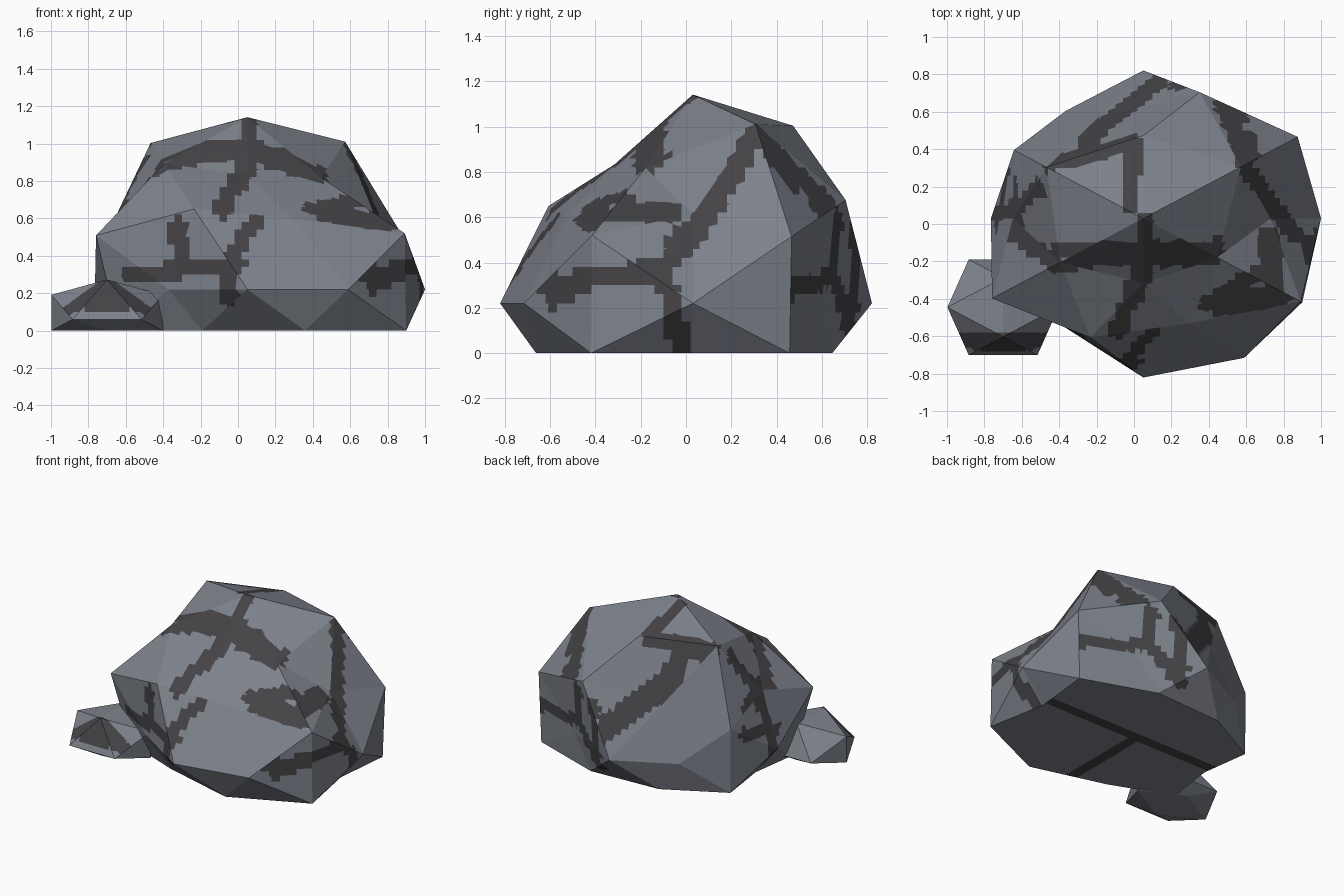
import bpy, bmesh
from mathutils import Vector

if "Cube" in bpy.data.objects:
    bpy.data.objects.remove(bpy.data.objects["Cube"])


def material(name, color):
    m = bpy.data.materials.new(name)
    m.diffuse_color = (*color, 1)
    m.use_nodes = True
    m.node_tree.nodes["Principled BSDF"].inputs["Base Color"].default_value = m.diffuse_color
    return m


GREY = material("stone grey", (0.205, 0.222, 0.258))
DARK = material("dark crack grey", (0.058, 0.055, 0.060))

# Crack paths in the plane each side is seen in
FRONT = [  # x, z
    (.06, 1.12, .06, .86, -.1, .66), (-.4, .9, 0, .96, .44, .83),
    (.09, .58, -.05, .36, -.05, .17), (-.58, .3, 0, .35), (-.32, .56, -.31, .33),
    (.46, .63, .8, .57), (.92, .33, .72, .24)]
RIGHT = [  # y, z
    (-.62, .3, -.1, .37, .05, .57), (-.1, .37, -.02, 0), (-.38, .62, -.06, .62),
    (.13, .65, .31, .97, .49, .76), (.57, .71, .65, .58)]
TOP = [  # x, y
    (.06, .02, .06, -.15, -.08, -.57), (-.4, -.13, .44, -.13),
    (-.45, .32, 0, .43, -.02, .1), (-.26, .45, .14, .77), (.5, .6, .6, .3, .85, -.05),
    (.4, -.43, .75, -.2), (-.68, .25, -.63, -.06, -.42, -.22), (-.9, -.63, -.48, -.63)]
LEFT = [(.2, .9, .08, .62, .05, .1), (.28, .4, 0, .35)]  # y, z
BACK = [(.42, .6, .42, .33), (.85, .28, .42, .33, .2, .1), (.25, .55, .2, .2)]  # x, z
BOTTOM = [(.8, .1, -.6, .1), (.05, .1, .05, -.6)]  # x, y
# (axis, sign, how squarely a face must look that way, paths)
SIDES = [(1, -1, .35, FRONT), (0, 1, .4, RIGHT), (2, 1, .3, TOP),
         (0, -1, .5, LEFT), (1, 1, .5, BACK), (2, -1, .95, BOTTOM)]
WIDTH = 0.045


def near_path(q, path):
    pts = [Vector(path[i:i + 2]) for i in range(0, len(path), 2)]
    for a, b in zip(pts, pts[1:]):
        d = b - a
        t = max(0, min(1, (q - a).dot(d) / d.length_squared))
        if (q - a - d * t).length < WIDTH:
            return True
    return False


def is_crack(p, n):
    for axis, sign, limit, paths in SIDES:
        if n[axis] * sign > limit:
            q = Vector([p[i] for i in range(3) if i != axis])
            if any(near_path(q, path) for path in paths):
                return True
    return False


def rock(name, centre, radii, rings, cell=0.04):
    """Faceted ball: each ring mirrors one direction into four quadrants,
    each with its own radius factor; the underside is flattened to z = 0."""
    bm = bmesh.new()
    target = {}
    signs = ((1, 1), (-1, 1), (-1, -1), (1, -1))
    for d, *factors in rings:
        for (sx, sy), f in zip(signs, factors * (4 // len(factors))):
            v = Vector((d[0] * sx, d[1] * sy, d[2])).normalized()
            key = tuple(round(c, 2) + 0.0 for c in v)
            if key not in target:
                p = [centre[k] + v[k] * radii[k] * f for k in range(3)]
                p[2] = max(0, p[2])
                target[key] = (bm.verts.new(v), p)
    bmesh.ops.convex_hull(bm, input=bm.verts[:])
    for v, p in target.values():
        v.co = p
    bmesh.ops.recalc_face_normals(bm, faces=bm.faces[:])
    # slice along a grid so the cracks get stepped edges
    for axis in range(3):
        no = Vector((0, 0, 0))
        no[axis] = 1
        vals = [v.co[axis] for v in bm.verts]
        k = int(min(vals) / cell) - 1
        while k * cell < max(vals):
            bmesh.ops.bisect_plane(bm, geom=bm.verts[:] + bm.edges[:] + bm.faces[:],
                                   dist=1e-5, plane_co=no * (k + 0.5) * cell, plane_no=no)
            k += 1
    bm.normal_update()
    for f in bm.faces:
        f.smooth = False
        f.material_index = int(is_crack(f.calc_center_median(), f.normal))
    me = bpy.data.meshes.new(name)
    bm.to_mesh(me)
    bm.free()
    me.materials.append(GREY)
    me.materials.append(DARK)
    bpy.context.collection.objects.link(bpy.data.objects.new(name, me))


# Corner and edge-midpoint directions of an icosahedron
E, F = .526, .851
P, Q, R = .309, .5, .809

# Main boulder: factors run back-right, back-left, front-left, front-right
rock("large_rock", (.05, .03, .22), (1, .855, .935), [
    ((0, 0, 1), .985),
    ((0, E, F), .985, .985, .77, .77),
    ((Q, P, R), 1.045, 1.035, .89, .79),
    ((F, 0, E), .8, .82, .82, .8),
    ((P, R, Q), .975, .78, .92, .81),
    ((R, Q, P), 1.02, .855, 1, 1.04),
    ((1, 0, 0), .95, .815, .815, .95),
    ((0, 1, 0), .925, .925, .995, .995),
    ((E, F, 0), .8, .79, .8, 1.025),
    ((R, Q, -P), 1, .85, .85, 1.05),
    ((P, R, -Q), .89, .85, .78, 1),
    ((F, 0, -E), .9, .75, .75, .9),
])

# Small stone at the front left
rock("small_rock", (-.7, -.445, .06), (.35, .3, .25), [
    ((0, E, F), 1), ((F, 0, E), 1), ((E, F, 0), 1),
    ((F, 0, -E), 1), ((0, E, -F), 1),
])
